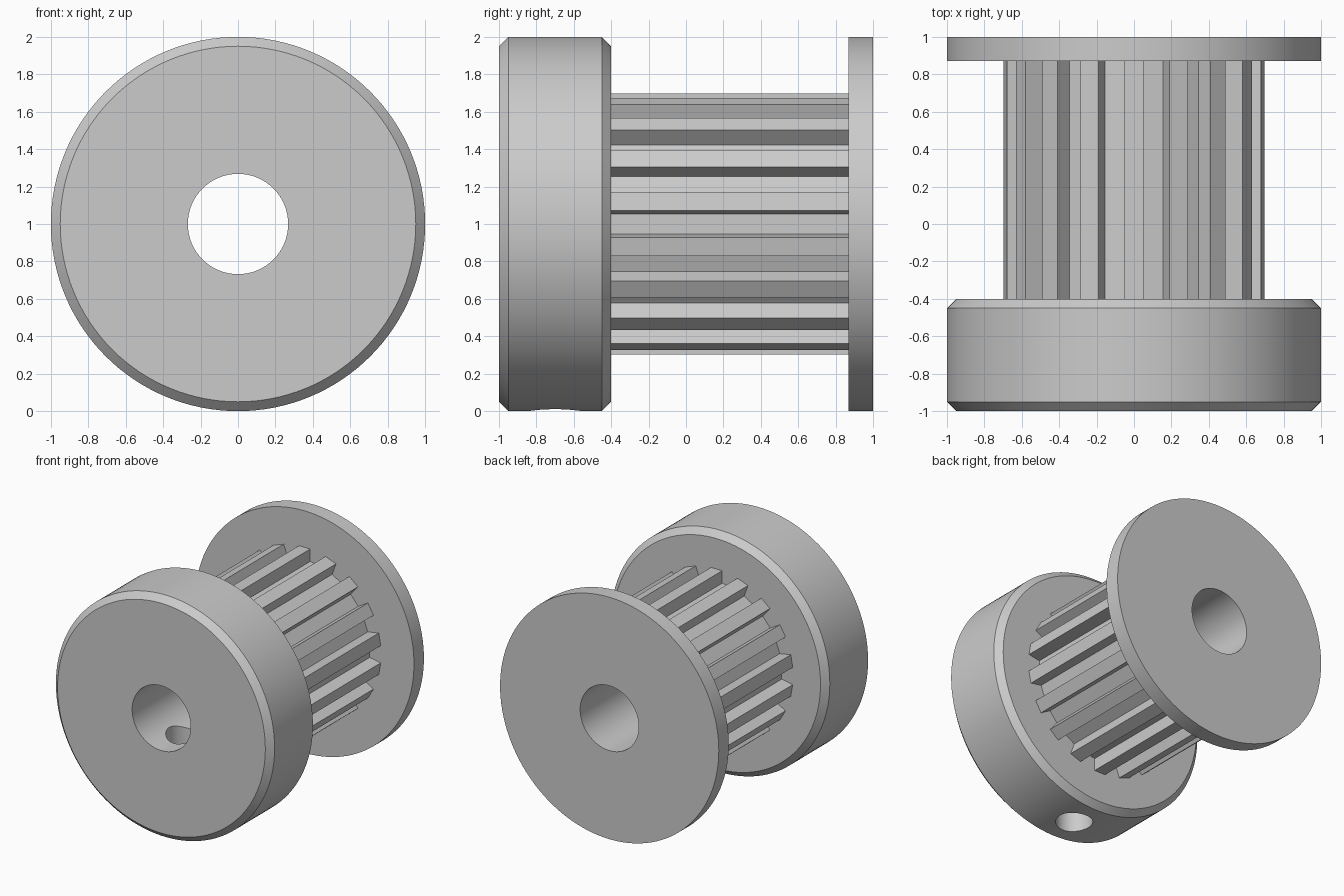
import bpy, bmesh, math

TEETH = 18
HALF_TOOTH = 0.051
TIP, ROOT = 0.698, 0.595
BORE = 0.268

old = bpy.data.objects.get("Cube")
if old:
    bpy.data.objects.remove(old, do_unlink=True)

metal = bpy.data.materials.new("plain grey metal")
metal.use_nodes = True
grey = (0.6, 0.6, 0.6, 1)
metal.diffuse_color = grey
metal.node_tree.nodes["Principled BSDF"].inputs["Base Color"].default_value = grey


def circle(radius, steps=128):
    turn = 2 * math.pi / steps
    return [(radius * math.sin(i * turn), radius * math.cos(i * turn)) for i in range(steps)]


def gear_outline():
    points = []
    for i in range(TEETH):
        a = 2 * math.pi * i / TEETH
        for side, r in ((-1, ROOT), (-1, TIP), (1, TIP), (1, ROOT)):
            w = side * HALF_TOOTH
            points.append((r * math.sin(a) + w * math.cos(a),
                           r * math.cos(a) - w * math.sin(a)))
    return points


def loft(name, sections):
    """Closed solid through (y, outline) sections along the shaft axis."""
    bm = bmesh.new()
    rings = [[bm.verts.new((x, y, 1 + z)) for x, z in outline] for y, outline in sections]
    for a, b in zip(rings, rings[1:]):
        for i in range(len(a)):
            j = (i + 1) % len(a)
            bm.faces.new((a[i], a[j], b[j], b[i]))
    bm.faces.new(rings[0])
    bm.faces.new(rings[-1])
    bmesh.ops.recalc_face_normals(bm, faces=bm.faces)
    mesh = bpy.data.meshes.new(name)
    bm.to_mesh(mesh)
    bm.free()
    mesh.materials.append(metal)
    obj = bpy.data.objects.new(name, mesh)
    bpy.context.collection.objects.link(obj)
    return obj


def combine(target, tool, operation):
    bpy.context.view_layer.objects.active = target
    mod = target.modifiers.new(tool.name, "BOOLEAN")
    mod.operation, mod.solver, mod.object = operation, "EXACT", tool
    bpy.ops.object.modifier_apply(modifier=mod.name)
    bpy.data.objects.remove(tool, do_unlink=True)


# Chamfered hub, toothed core and thin end flange joined into one solid
pulley = loft("toothed_pulley", [(-1, circle(0.95)), (-0.95, circle(1)),
                                 (-0.45, circle(1)), (-0.4, circle(0.95))])
combine(pulley, loft("toothed_core", [(-0.6, gear_outline()), (0.93, gear_outline())]), "UNION")
combine(pulley, loft("end_flange", [(0.87, circle(1)), (1, circle(1))]), "UNION")

# Shaft bore right through
combine(pulley, loft("shaft_bore", [(-1.2, circle(BORE)), (1.2, circle(BORE))]), "DIFFERENCE")

# Radial set screw hole from the underside of the hub into the bore
bpy.ops.mesh.primitive_cylinder_add(vertices=64, radius=0.14, depth=1.1, location=(0, -0.7, 0.45))
screw_hole = bpy.context.object
screw_hole.name = "set_screw_hole"
screw_hole.data.materials.append(metal)
combine(pulley, screw_hole, "DIFFERENCE")

bpy.ops.object.select_all(action="DESELECT")
pulley.select_set(True)
bpy.context.view_layer.objects.active = pulley
bpy.ops.object.shade_smooth_by_angle(angle=math.radians(30))
